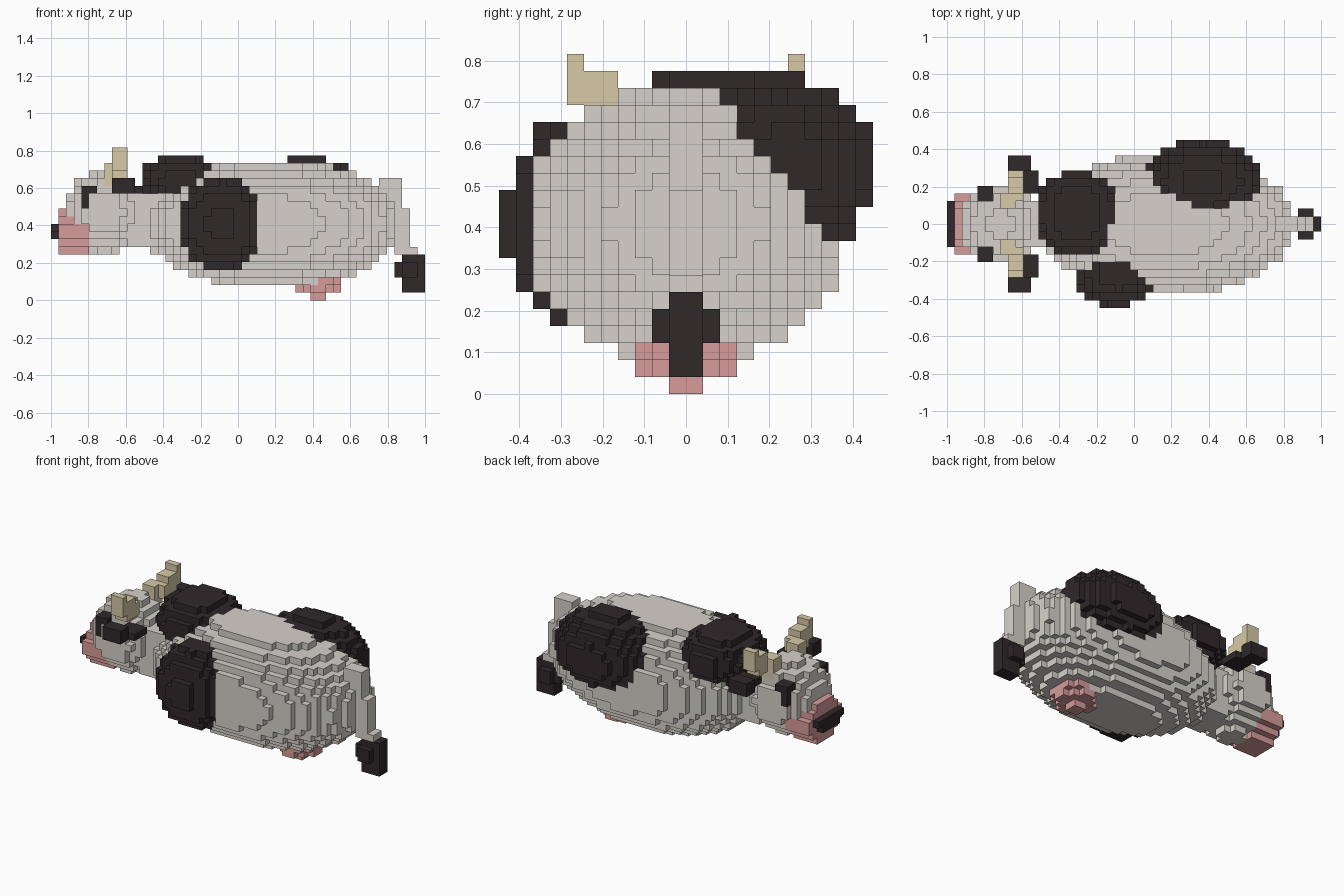
import bpy
import bmesh
from mathutils import Matrix, Vector

old = bpy.data.objects.get("Cube")
if old:
    bpy.data.objects.remove(old, do_unlink=True)

V = 2 / 49                      # edge of one block
NX, NY, NZ = 49, 11, 20         # grid size (NY is half the width)


def material(name, rgb):
    m = bpy.data.materials.new(name)
    m.use_nodes = True
    m.diffuse_color = (*rgb, 1)
    m.node_tree.nodes["Principled BSDF"].inputs["Base Color"].default_value = (*rgb, 1)
    return m


white = material("warm white", (0.68, 0.64, 0.595))
dark = material("dark brown", (0.03, 0.021, 0.023))
pink = material("pink", (0.68, 0.33, 0.325))
bone = material("horn tan", (0.68, 0.59, 0.39))

owner = {}                      # block -> part name
colour = {}                     # part name -> material


def fill(part, mat, inside):
    """Give every block whose centre passes the test to the part."""
    colour[part] = mat
    for i in range(NX):
        for j in range(-NY, NY):
            for k in range(NZ):
                p = Vector((-1 + (i + 0.5) * V, (j + 0.5) * V, (k + 0.5) * V))
                if inside(p):
                    owner[i, j, k] = part


def ellipsoid(part, mat, centre, radii, roll=0):
    c = Vector(centre)
    turn = Matrix.Rotation(-roll, 3, "X")

    def inside(p):
        q = turn @ (p - c)
        return sum((q[a] / radii[a]) ** 2 for a in range(3)) <= 1

    fill(part, mat, inside)


def box(part, mat, xs, ys, zs):
    fill(part, mat, lambda p: all(r[0] < p[a] < r[1] for a, r in enumerate((xs, ys, zs))))


def mirrored_box(part, mat, xs, ys, zs):
    box("left_" + part, mat, xs, ys, zs)
    box("right_" + part, mat, xs, (-ys[1], -ys[0]), zs)


# Torso, neck and udder
ellipsoid("udder", pink, (0.428, 0, 0.125), (0.135, 0.135, 0.115))
ellipsoid("body", white, (0.175, 0, 0.408), (0.69, 0.385, 0.345))
box("neck", white, (-0.6, -0.4), (-0.13, 0.13), (0.28, 0.58))

# Coat patches bulging out of the torso
ellipsoid("side_patch", dark, (-0.092, -0.27, 0.41), (0.232, 0.171, 0.25))
ellipsoid("shoulder_patch", dark, (-0.305, 0.06, 0.635), (0.22, 0.23, 0.157))
ellipsoid("hip_patch", dark, (0.37, 0.25, 0.558), (0.31, 0.22, 0.193), -0.927)

# Head with muzzle, nose and eyes
ellipsoid("head", white, (-0.72, 0, 0.47), (0.215, 0.215, 0.22))
box("muzzle", pink, (-0.96, -0.8), (-0.165, 0.165), (0.33, 0.41))
box("muzzle", pink, (-0.96, -0.8), (-0.125, 0.125), (0.29, 0.45))
box("muzzle", pink, (-0.96, -0.8), (-0.085, 0.085), (0.25, 0.49))
box("nose", dark, (-1, -0.96), (-0.12, 0.12), (0.37, 0.41))
box("nose", dark, (-1, -0.96), (-0.08, 0.08), (0.33, 0.41))
mirrored_box("eye", dark, (-0.84, -0.75), (0.12, 0.2), (0.57, 0.61))
mirrored_box("eye", dark, (-0.84, -0.8), (0.12, 0.2), (0.49, 0.61))

# Ears and horns
mirrored_box("ear", dark, (-0.64, -0.51), (0.16, 0.29), (0.57, 0.61))
mirrored_box("ear", dark, (-0.68, -0.55), (0.28, 0.37), (0.57, 0.65))
mirrored_box("horn", bone, (-0.72, -0.63), (0.08, 0.17), (0.61, 0.735))
mirrored_box("horn", bone, (-0.68, -0.59), (0.12, 0.25), (0.65, 0.735))
mirrored_box("horn", bone, (-0.68, -0.59), (0.16, 0.29), (0.69, 0.775))
mirrored_box("horn", bone, (-0.68, -0.59), (0.24, 0.29), (0.69, 0.82))

# Tail stepping down to its cross-shaped tuft
box("tail", white, (0.74, 0.88), (-0.05, 0.05), (0.41, 0.66))
box("tail", white, (0.83, 0.92), (-0.05, 0.05), (0.24, 0.49))
box("tail", white, (0.87, 0.96), (-0.05, 0.05), (0.2, 0.285))
box("tail_tuft", dark, (0.87, 1), (-0.05, 0.05), (0.04, 0.245))
box("tail_tuft", dark, (0.83, 1), (-0.05, 0.05), (0.12, 0.205))
box("tail_tuft", dark, (0.87, 0.96), (-0.09, 0.09), (0.12, 0.205))


def build(part):
    """Skin the part's blocks, keeping only the exposed faces."""
    bm = bmesh.new()
    corners = {}

    def vert(key):
        if key not in corners:
            corners[key] = bm.verts.new((-1 + key[0] * V, key[1] * V, key[2] * V))
        return corners[key]

    for cell in [c for c, name in owner.items() if name == part]:
        for axis in range(3):
            u, w = (axis + 1) % 3, (axis + 2) % 3
            for side in (0, 1):
                near = list(cell)
                near[axis] += 2 * side - 1
                if tuple(near) in owner:
                    continue
                quad = []
                for du, dw in ((0, 0), (1, 0), (1, 1), (0, 1)):
                    key = list(cell)
                    key[axis] += side
                    key[u] += du
                    key[w] += dw
                    quad.append(vert(tuple(key)))
                bm.faces.new(quad if side else quad[::-1])
    mesh = bpy.data.meshes.new(part)
    bm.to_mesh(mesh)
    bm.free()
    mesh.materials.append(colour[part])
    bpy.context.collection.objects.link(bpy.data.objects.new(part, mesh))


for part in sorted(set(owner.values())):
    build(part)
